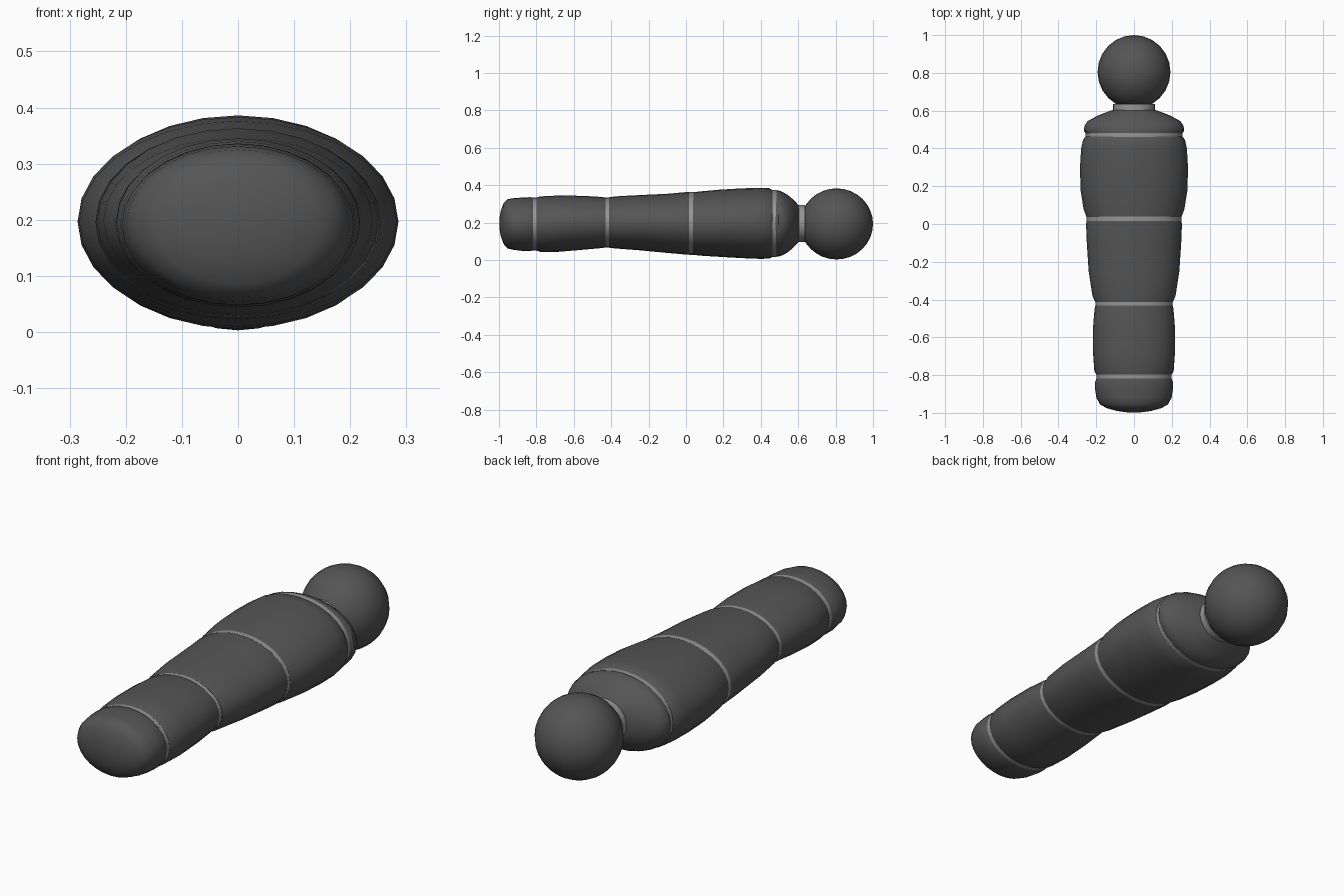
import bpy, bmesh
from math import sin, cos, pi, radians

SIDES = 28


def material(name, v):
    m = bpy.data.materials.new(name)
    m.diffuse_color = (v, v, v, 1)
    return m


DARK = material("dark_wrap", 0.09)
LIGHT = material("light_band", 0.3)


def finish(bm, name, mat):
    bmesh.ops.recalc_face_normals(bm, faces=bm.faces[:])
    me = bpy.data.meshes.new(name)
    bm.to_mesh(me)
    bm.free()
    ob = bpy.data.objects.new(name, me)
    bpy.context.collection.objects.link(ob)
    me.materials.append(mat)
    bpy.ops.object.select_all(action='DESELECT')
    ob.select_set(True)
    bpy.context.view_layer.objects.active = ob
    bpy.ops.object.shade_smooth_by_angle(angle=radians(40))
    return ob


def loft(name, rows, mat):
    """Elliptical rings along y; each row is (y, half width, z low, z high)."""
    bm = bmesh.new()
    rings = []
    for y, w, lo, hi in rows:
        c, h = (lo + hi) / 2, (hi - lo) / 2
        rings.append([bm.verts.new((w * cos(2 * pi * i / SIDES), y,
                                    c + h * sin(2 * pi * i / SIDES)))
                      for i in range(SIDES)])
    for a, b in zip(rings, rings[1:]):
        for i in range(SIDES):
            j = (i + 1) % SIDES
            bm.faces.new((a[i], a[j], b[j], b[i]))
    bm.faces.new(rings[0])
    bm.faces.new(rings[-1])
    return finish(bm, name, mat)


# wrapped body sections, from the feet to the shoulders
loft("foot_section", [
    (-0.998, 0.03, 0.17, 0.22), (-0.99, 0.09, 0.125, 0.265),
    (-0.975, 0.145, 0.085, 0.305), (-0.955, 0.18, 0.062, 0.325),
    (-0.92, 0.199, 0.054, 0.331), (-0.87, 0.207, 0.048, 0.334),
    (-0.835, 0.206, 0.047, 0.336), (-0.815, 0.197, 0.052, 0.332)], DARK)
loft("shin_section", [
    (-0.798, 0.199, 0.05, 0.334), (-0.78, 0.21, 0.044, 0.34),
    (-0.68, 0.217, 0.044, 0.345), (-0.55, 0.217, 0.055, 0.343),
    (-0.45, 0.209, 0.064, 0.337), (-0.427, 0.203, 0.068, 0.333)], DARK)
loft("thigh_section", [
    (-0.412, 0.206, 0.066, 0.335), (-0.38, 0.22, 0.062, 0.34),
    (-0.25, 0.24, 0.052, 0.347), (-0.1, 0.25, 0.038, 0.354),
    (0.0, 0.254, 0.029, 0.363), (0.02, 0.25, 0.03, 0.362)], DARK)
loft("chest_section", [
    (0.037, 0.252, 0.028, 0.362), (0.08, 0.267, 0.023, 0.367),
    (0.18, 0.283, 0.017, 0.376), (0.3, 0.286, 0.01, 0.383),
    (0.4, 0.28, 0.006, 0.386), (0.445, 0.27, 0.008, 0.384),
    (0.463, 0.257, 0.016, 0.373)], DARK)
loft("shoulder_section", [
    (0.478, 0.255, 0.018, 0.372), (0.495, 0.266, 0.018, 0.373),
    (0.52, 0.262, 0.027, 0.362), (0.545, 0.245, 0.042, 0.347),
    (0.575, 0.19, 0.067, 0.322), (0.6, 0.125, 0.095, 0.295),
    (0.606, 0.105, 0.1, 0.29)], DARK)

# light bands in the grooves between sections
for name, y, w, lo, hi in [
        ("ankle_band", -0.806, 0.198, 0.05, 0.334),
        ("knee_band", -0.419, 0.204, 0.066, 0.335),
        ("waist_band", 0.029, 0.251, 0.028, 0.363),
        ("chest_band", 0.471, 0.256, 0.016, 0.374)]:
    loft(name, [(y - 0.012, w, lo, hi), (y + 0.012, w, lo, hi)], LIGHT)

# neck
loft("neck", [(0.59, 0.11, 0.095, 0.295), (0.635, 0.11, 0.095, 0.295)], LIGHT)

# head
bm = bmesh.new()
bmesh.ops.create_uvsphere(bm, u_segments=24, v_segments=16, radius=1)
for v in bm.verts:
    v.co = (v.co.x * 0.193, v.co.y * 0.195 + 0.805, v.co.z * 0.19 + 0.193)
finish(bm, "head", DARK)
